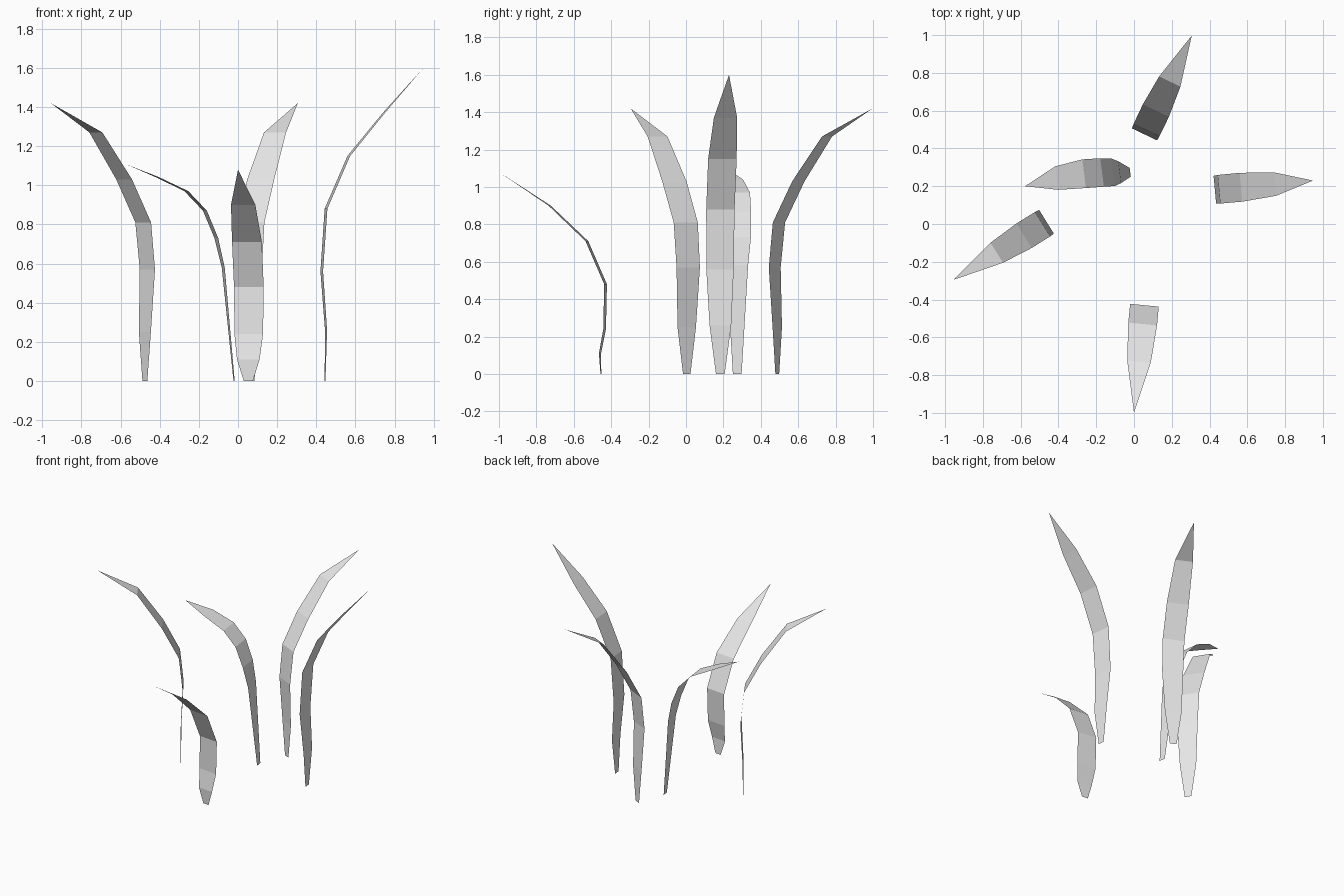
import bpy
import math
from mathutils import Vector

# Remove the default cube only
default_cube = bpy.data.objects.get("Cube")
if default_cube:
    bpy.data.objects.remove(default_cube, do_unlink=True)

# Single plain grey for every blade
grey = bpy.data.materials.new("plain_grey")
grey.use_nodes = True
grey.diffuse_color = (0.8, 0.8, 0.8, 1)
grey.node_tree.nodes["Principled BSDF"].inputs["Base Color"].default_value = grey.diffuse_color

# Full blade width at each row from root to the last row before the tip
WIDTHS = (0.047, 0.116, 0.147, 0.152, 0.153, 0.125)


def make_blade(name, root, tip, profile, bow=0.0):
    """Thin flat-shaded ribbon that leans from root to tip in plan.

    profile holds (lean, height) pairs, where lean is the distance
    travelled towards the tip; the last pair is the pointed end.
    """
    root, tip = Vector(root), Vector(tip)
    reach = (tip - root).length
    out = (tip - root).normalized()
    side = Vector((-out.y, out.x))

    def point(lean, height, offset):
        sideways = offset + bow * math.sin(math.pi * max(lean, 0) / reach)
        plan = root + out * lean + side * sideways
        return (plan.x, plan.y, height)

    verts = []
    for (lean, height), width in zip(profile, WIDTHS):
        verts += [point(lean, height, -width / 2), point(lean, height, width / 2)]
    verts.append(point(reach, profile[-1][1], 0))

    # Quads between neighbouring rows, then one triangle for the tip
    last = len(verts) - 1
    faces = [(i, i + 1, i + 3, i + 2) for i in range(0, last - 2, 2)]
    faces.append((last - 2, last - 1, last))

    mesh = bpy.data.meshes.new(name)
    mesh.from_pydata(verts, [], faces)
    mesh.materials.append(grey)
    mesh.update()
    blade = bpy.data.objects.new(name, mesh)
    bpy.context.collection.objects.link(blade)
    return blade


# Bend shapes as (lean, height)
medium_bend = [(0, 0), (0, 0.25), (-0.015, 0.57), (0.01, 0.81),
               (0.125, 1.03), (0.295, 1.27), (0.57, 1.42)]
tall_bend = [(0.015, 0), (0.02, 0.26), (-0.002, 0.56), (0.02, 0.88),
             (0.137, 1.15), (0.317, 1.37), (0.52, 1.6)]
short_bend = [(0, 0), (0.005, 0.11), (-0.02, 0.24), (-0.025, 0.48),
              (0.075, 0.71), (0.275, 0.9), (0.55, 1.08)]
arched_bend = [(0, 0), (0.055, 0.58), (0.09, 0.73), (0.148, 0.87),
               (0.243, 0.97), (0.39, 1.04), (0.56, 1.11)]

# Two blades share the medium bend, the others each have their own
make_blade("front_blade", (0.053, -0.455), (0, -1), short_bend)
make_blade("left_blade", (0.43, 0.182), (0.948, 0.23), tall_bend)
make_blade("right_blade", (-0.476, 0.004), (-0.957, -0.296), medium_bend)
make_blade("back_blade", (0.062, 0.488), (0.306, 0.998), medium_bend)
make_blade("middle_blade", (-0.02, 0.274), (-0.577, 0.2), arched_bend, bow=-0.025)
